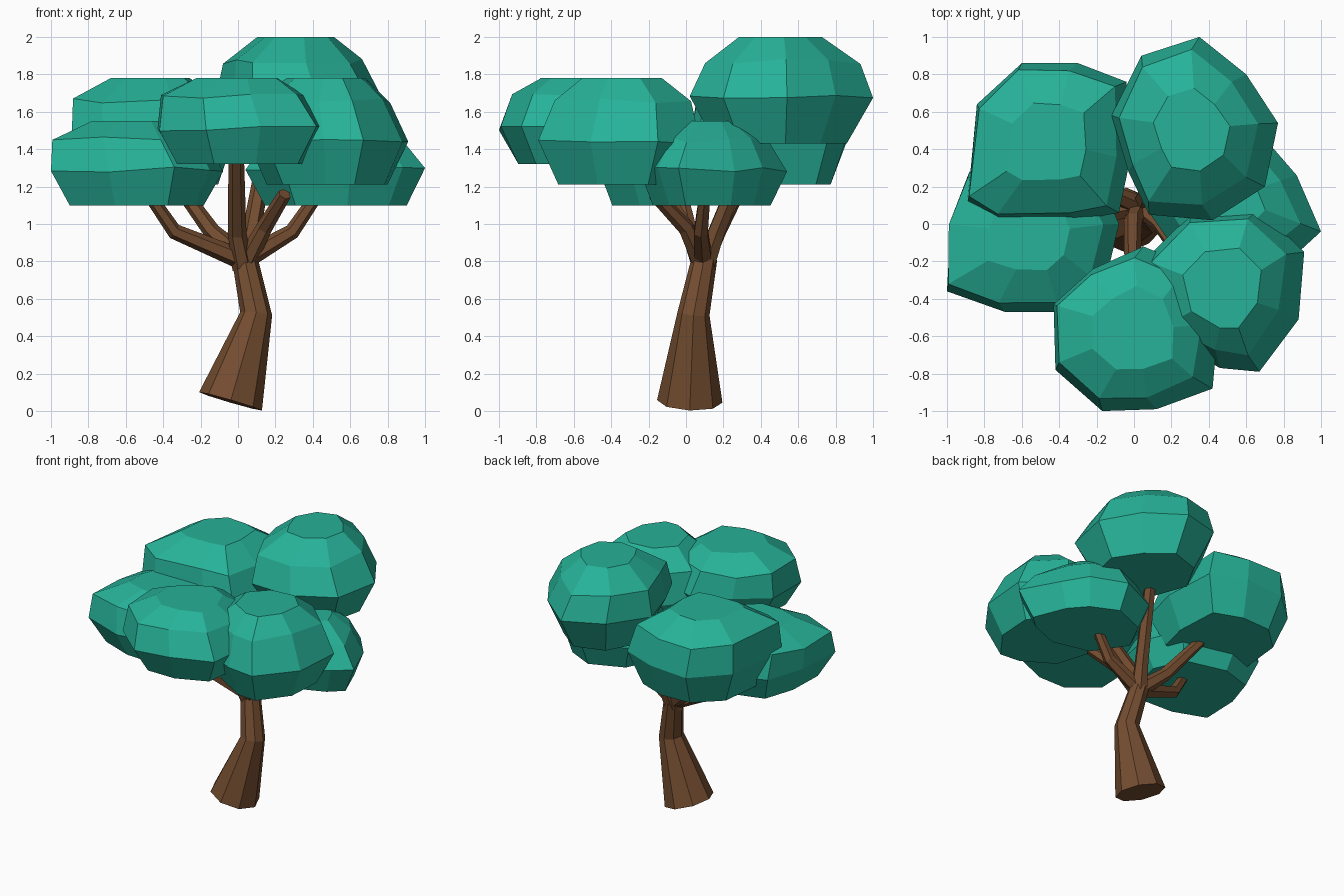
import bpy, bmesh, math, random
from mathutils import Vector

random.seed(4)


def material(name, rgb):
    m = bpy.data.materials.new(name)
    m.diffuse_color = (*rgb, 1)
    return m


LEAF = material("leaf green", (0.02, 0.445, 0.315))
BARK = material("bark brown", (0.175, 0.075, 0.03))


def loft(name, rings, mat):
    """Skin a list of equal-sized rings and cap both ends."""
    bm = bmesh.new()
    loops = [[bm.verts.new(p) for p in ring] for ring in rings]
    n = len(loops[0])
    for a, b in zip(loops, loops[1:]):
        for i in range(n):
            j = (i + 1) % n
            bm.faces.new((a[i], a[j], b[j], b[i]))
    bm.faces.new(loops[0][::-1])
    bm.faces.new(loops[-1])
    bmesh.ops.recalc_face_normals(bm, faces=bm.faces)
    mesh = bpy.data.meshes.new(name)
    bm.to_mesh(mesh)
    bm.free()
    mesh.materials.append(mat)
    obj = bpy.data.objects.new(name, mesh)
    bpy.context.collection.objects.link(obj)


def limb(name, path, radii, sides):
    """Tapered faceted tube through the path points."""
    pts = [Vector(p) for p in path]
    rings = []
    for i, p in enumerate(pts):
        d = (pts[min(i + 1, len(pts) - 1)] - pts[max(i - 1, 0)]).normalized()
        u = Vector((0, 1, 0)).cross(d).normalized()
        v = d.cross(u)
        rings.append([p + radii[i] * (math.cos(t) * u + math.sin(t) * v)
                      for t in (2 * math.pi * k / sides for k in range(sides))])
    loft(name, rings, BARK)


def foliage(name, outline, heights, scales=(0.76, 1, 0.84, 0.5), shift=(0, 0)):
    """Flat-bottomed clump: one outline scaled at several heights."""
    cx = (min(p[0] for p in outline) + max(p[0] for p in outline)) / 2
    cy = (min(p[1] for p in outline) + max(p[1] for p in outline)) / 2
    rings = []
    for level, (z, s) in enumerate(zip(heights, scales)):
        ring = []
        off = (0, 0, 1, 0.4)[level]
        for x, y in outline:
            k = s * (1 if level == 1 else random.uniform(0.97, 1.03))
            dz = random.uniform(-0.015, 0.015) if level in (1, 2) else 0
            ring.append((cx + (x - cx) * k + shift[0] * off,
                         cy + (y - cy) * k + shift[1] * off, z + dz))
        rings.append(ring)
    loft(name, rings, LEAF)


# Trunk with flared, tilted foot
limb("trunk", [(-0.04, 0.02, 0.052), (0.097, 0.04, 0.52), (0.035, 0.1, 0.82)],
     [0.175, 0.086, 0.068], 8)

# Branches
limb("front_branch", [(0.03, 0.09, 0.76), (-0.005, 0.02, 0.95), (-0.01, -0.3, 1.42)],
     [0.06, 0.05, 0.04], 6)
limb("back_branch", [(0.04, 0.1, 0.78), (0.07, 0.16, 0.95), (0.17, 0.38, 1.5)],
     [0.06, 0.05, 0.04], 6)
limb("left_branch", [(0.02, 0.09, 0.81), (-0.34, 0.02, 0.96), (-0.47, -0.02, 1.15)],
     [0.055, 0.042, 0.034], 6)
limb("back_left_branch", [(0.02, 0.1, 0.82), (-0.14, 0.17, 0.96), (-0.35, 0.32, 1.25)],
     [0.058, 0.046, 0.036], 6)
limb("right_branch", [(0.05, 0.09, 0.82), (0.29, 0.08, 0.96), (0.42, 0.1, 1.15)],
     [0.055, 0.042, 0.034], 6)
limb("front_right_branch", [(0.05, 0.08, 0.81), (0.14, 0.0, 0.98), (0.25, -0.17, 1.16)],
     [0.055, 0.044, 0.036], 6)

# Foliage clumps
foliage("back_left_foliage",
        [(-0.6, 0.86), (-0.84, 0.64), (-0.89, 0.12), (-0.72, 0.02), (-0.3, 0.02),
         (-0.08, 0.06), (-0.02, 0.35), (-0.04, 0.76), (-0.3, 0.86)],
        (1.21, 1.45, 1.66, 1.78), (0.78, 1, 0.9, 0.48), (-0.03, 0))
foliage("back_right_foliage",
        [(0.04, 0.9), (-0.12, 0.58), (-0.03, 0.28), (0.08, 0.05), (0.42, 0.02),
         (0.7, 0.2), (0.77, 0.54), (0.6, 0.8), (0.35, 1.0)],
        (1.43, 1.68, 1.87, 2.0), (0.72, 1, 0.84, 0.45), (-0.04, 0))
foliage("left_foliage",
        [(-0.98, 0.0), (-1.0, -0.36), (-0.69, -0.47), (-0.34, -0.47), (-0.15, -0.3),
         (-0.08, 0.0), (-0.2, 0.28), (-0.6, 0.38), (-0.88, 0.28)],
        (1.10, 1.29, 1.45, 1.55), (0.8, 1, 0.9, 0.48), (-0.05, 0))
foliage("front_foliage",
        [(-0.43, -0.43), (-0.42, -0.78), (-0.17, -1.0), (0.12, -0.99), (0.42, -0.88),
         (0.45, -0.55), (0.34, -0.24), (0.05, -0.12), (-0.22, -0.24)],
        (1.32, 1.51, 1.68, 1.78), (0.76, 1, 0.86, 0.5), (-0.04, 0.01))
foliage("front_right_foliage",
        [(0.05, -0.2), (0.15, -0.6), (0.46, -0.77), (0.67, -0.79), (0.88, -0.51),
         (0.91, -0.15), (0.67, 0.08), (0.3, 0.05)],
        (1.21, 1.44, 1.66, 1.78), (0.74, 1, 0.83, 0.49), (-0.03, 0.02))
foliage("right_foliage",
        [(1.0, -0.04), (0.87, 0.26), (0.74, 0.41), (0.5, 0.54), (0.2, 0.4),
         (0.04, 0.12), (0.25, -0.18), (0.6, -0.25), (0.88, -0.15)],
        (1.10, 1.29, 1.45, 1.55), (0.8, 1, 0.76, 0.38))
